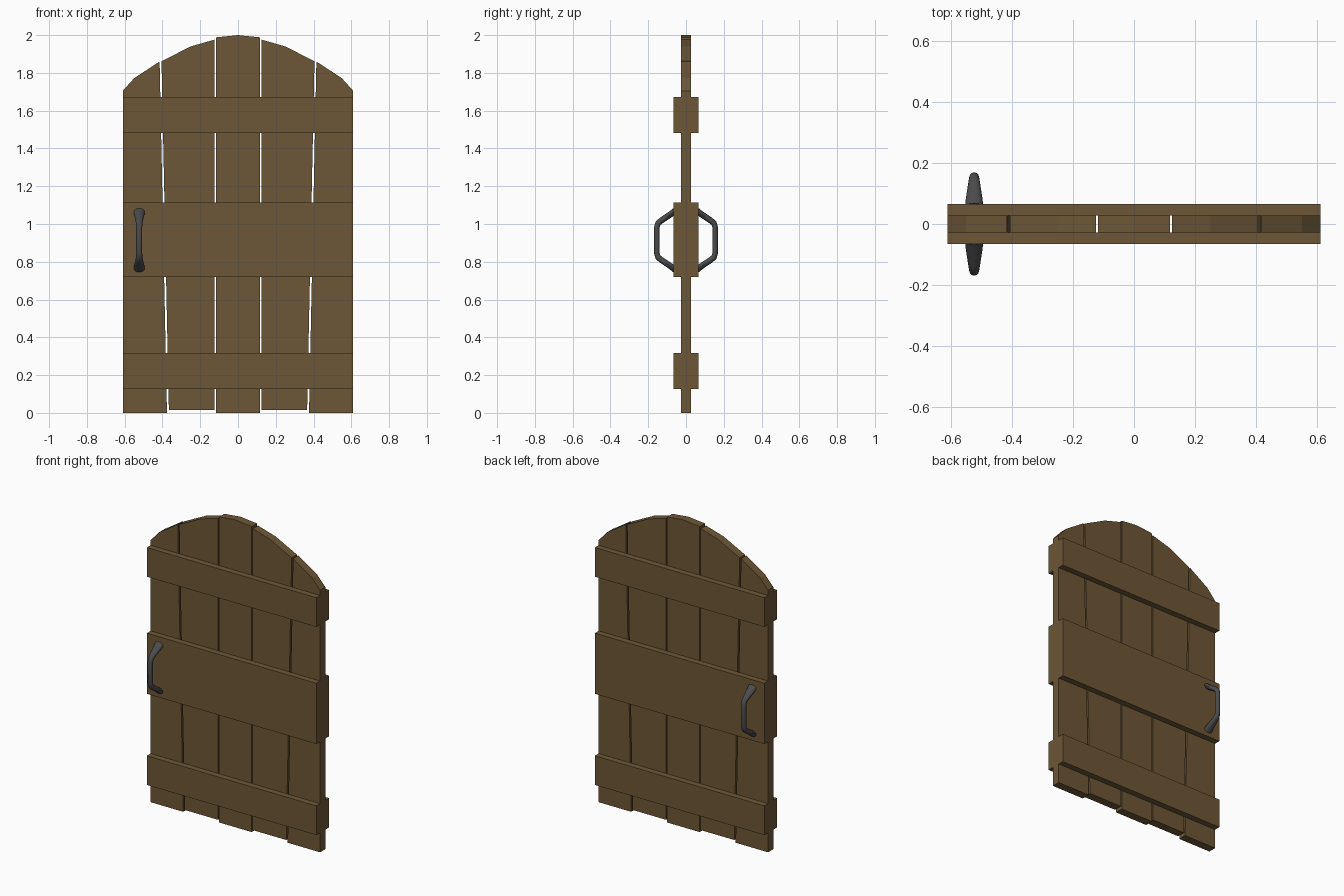
import bpy, bmesh, math
from mathutils import Vector

if "Cube" in bpy.data.objects:
    bpy.data.objects.remove(bpy.data.objects["Cube"])


def material(name, color):
    m = bpy.data.materials.new(name)
    m.diffuse_color = color
    m.use_nodes = True
    m.node_tree.nodes["Principled BSDF"].inputs["Base Color"].default_value = m.diffuse_color
    return m


wood = material("brown_wood", (0.155, 0.095, 0.038, 1))
iron = material("dark_iron", (0.07, 0.07, 0.073, 1))


def finish(bm, name, mat):
    bmesh.ops.recalc_face_normals(bm, faces=bm.faces[:])
    me = bpy.data.meshes.new(name)
    bm.to_mesh(me)
    bm.free()
    me.materials.append(mat)
    ob = bpy.data.objects.new(name, me)
    bpy.context.collection.objects.link(ob)
    return ob


def board(name, outline, y0, y1):
    """Extrude an x/z outline from y0 to y1."""
    bm = bmesh.new()
    face = bm.faces.new([bm.verts.new((x, y0, z)) for x, z in outline])
    out = bmesh.ops.extrude_face_region(bm, geom=[face])
    verts = [v for v in out["geom"] if isinstance(v, bmesh.types.BMVert)]
    bmesh.ops.translate(bm, verts=verts, vec=(0, y1 - y0, 0))
    return finish(bm, name, wood)


T = 0.027    # half thickness of the planks
B = 0.066    # outer face of the cross boards

# Upright planks with the arched top
outer = [(0.376, 0), (0.61, 0), (0.61, 1.705), (0.55, 1.772), (0.415, 1.86)]
inner = [(0.125, 0.015), (0.366, 0.015), (0.405, 1.862), (0.25, 1.94), (0.125, 1.976)]
for side, s in (("right", 1), ("left", -1)):
    board(f"outer_plank_{side}", [(s * x, z) for x, z in outer], -T, T)
    board(f"inner_plank_{side}", [(s * x, z) for x, z in inner], -T, T)
board("centre_plank", [(-0.117, 0), (0.117, 0), (0.117, 1.988), (0, 2.0), (-0.117, 1.988)], -T, T)

# Cross boards on both faces
for label, z0, z1 in (("lower", 0.127, 0.317), ("middle", 0.72, 1.115), ("upper", 1.482, 1.672)):
    rect = [(-0.61, z0), (0.61, z0), (0.61, z1), (-0.61, z1)]
    board(f"{label}_cross_board_front", rect, -B, -T)
    board(f"{label}_cross_board_back", rect, T, B)


def handle(name, s):
    """Tapered bow handle: y, z from mid height, half width, half depth."""
    half = [(0.058, 0.155, 0.030, 0.017), (0.085, 0.135, 0.027, 0.016),
            (0.130, 0.105, 0.020, 0.016), (0.148, 0.090, 0.017, 0.0155),
            (0.154, 0.070, 0.016, 0.015)]
    path = half + [(y, -z, w, d) for y, z, w, d in reversed(half)]
    n, bm, rings = 12, bmesh.new(), []
    for i, (y, z, w, d) in enumerate(path):
        a, b = path[max(i - 1, 0)], path[min(i + 1, len(path) - 1)]
        tan = Vector((0, b[0] - a[0], b[1] - a[1])).normalized()
        nor = Vector((1, 0, 0)).cross(tan)
        ring = []
        for k in range(n):
            t = 2 * math.pi * k / n
            p = Vector((0, y, z)) + Vector((w * math.cos(t), 0, 0)) + nor * d * math.sin(t)
            ring.append(bm.verts.new((p.x - 0.523, s * p.y, p.z + 0.914)))
        rings.append(ring)
    for r0, r1 in zip(rings, rings[1:]):
        for k in range(n):
            bm.faces.new((r0[k], r0[(k + 1) % n], r1[(k + 1) % n], r1[k]))
    bm.faces.new(rings[0])
    bm.faces.new(rings[-1])
    ob = finish(bm, name, iron)
    bpy.ops.object.select_all(action='DESELECT')
    ob.select_set(True)
    bpy.context.view_layer.objects.active = ob
    bpy.ops.object.shade_smooth_by_angle(angle=math.radians(40))


# Pull handles on both faces
handle("handle_front", -1)
handle("handle_back", 1)
